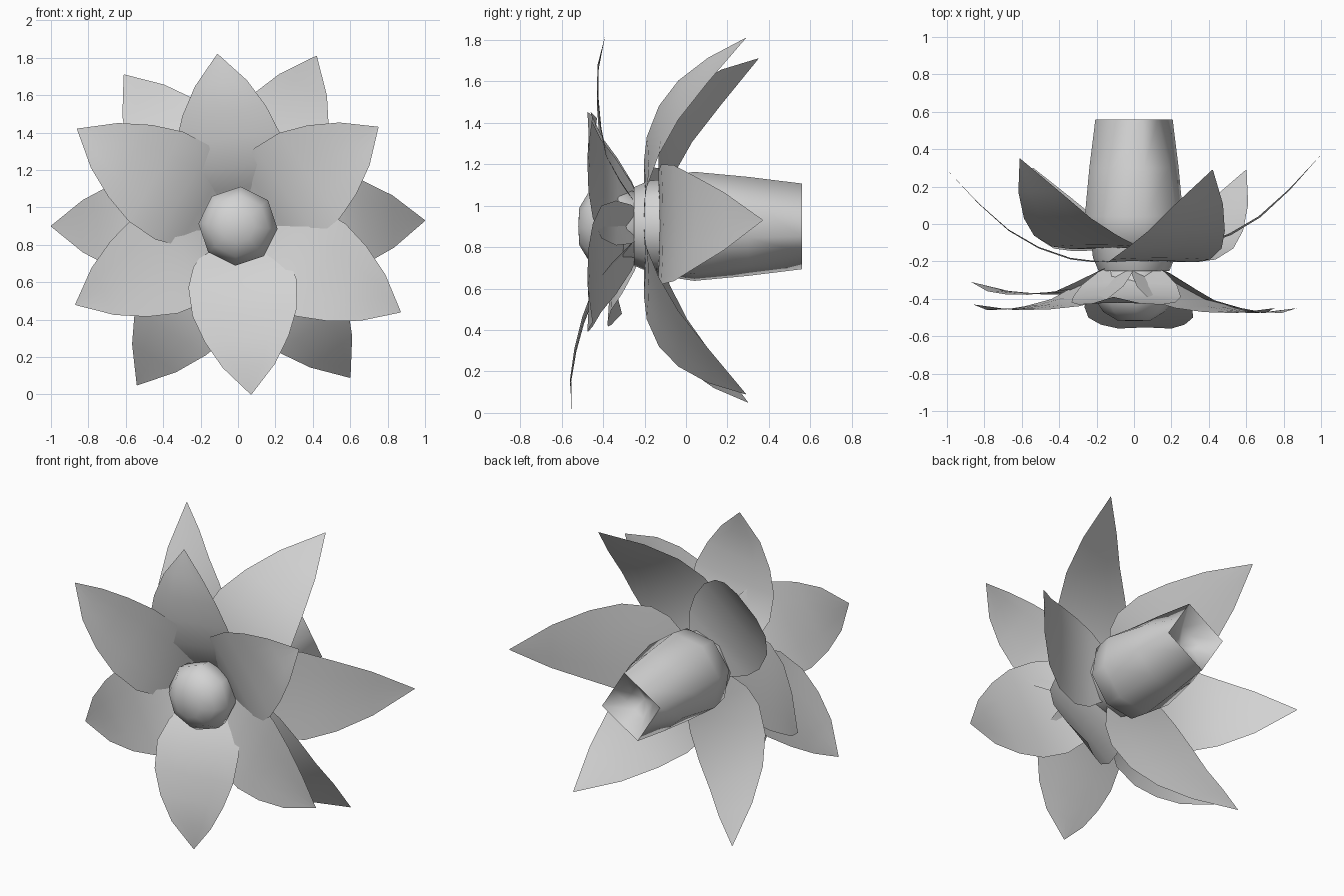
import bpy, bmesh, math
from math import sin, cos, radians, pi

if "Cube" in bpy.data.objects:
    bpy.data.objects.remove(bpy.data.objects["Cube"])

CZ = 0.9  # height of the flower axis
grey = bpy.data.materials.new("light_grey")
grey.diffuse_color = (0.65, 0.65, 0.65, 1)
grey.use_nodes = True
grey.node_tree.nodes["Principled BSDF"].inputs["Base Color"].default_value = grey.diffuse_color


def finish(name, bm, angle):
    me = bpy.data.meshes.new(name)
    bmesh.ops.remove_doubles(bm, verts=bm.verts, dist=0.0005)
    bmesh.ops.recalc_face_normals(bm, faces=bm.faces)
    bm.to_mesh(me)
    bm.free()
    me.materials.append(grey)
    ob = bpy.data.objects.new(name, me)
    bpy.context.collection.objects.link(ob)
    bpy.ops.object.select_all(action='DESELECT')
    ob.select_set(True)
    bpy.context.view_layer.objects.active = ob
    bpy.ops.object.shade_smooth_by_angle(angle=radians(angle))


def grid(bm, rows):
    vs = [[bm.verts.new(p) for p in row] for row in rows]
    for a, b in zip(vs, vs[1:]):
        for i in range(len(a) - 1):
            bm.faces.new((a[i], a[i + 1], b[i + 1], b[i]))


# Petal stations: distance along, half width
STATIONS = [(.05, .10), (.12, .18), (.22, .255), (.34, .29), (.51, .28),
            (.67, .225), (.83, .14), (1, .002)]
FRONT = [.31, .26, .18, .10, .045, .01, -.01, 0]       # depth relative to the tip
BACK = [0, 0, 0, .03, .15, .34, .63, 1]                # fraction from base to tip


def petal(name, tip, depth, cup):
    tx, ty, tz = tip
    dx, dz = tx, tz - CZ
    length = math.hypot(dx, dz)
    ux, uz = dx / length, dz / length
    rows = []
    for (t, w), y in zip(STATIONS, depth):
        row = []
        for s in (-1, -.5, 0, .5, 1):
            a, b = t * length, s * w
            row.append((ux * a - uz * b, y + cup * (s * s - .5) * w, CZ + uz * a + ux * b))
        rows.append(row)
    bm = bmesh.new()
    grid(bm, rows)
    finish(name, bm, 60)


# Front whorl, opening toward the viewer; each petal tilts about a shared base
for i, tip in enumerate([(-.11, -.39, 1.82), (.75, -.45, 1.43), (.87, -.45, .44),
                         (.07, -.55, 0), (-.87, -.31, .48), (-.86, -.43, 1.42)]):
    tilt = tip[1] + .31 + .22
    petal(f"front_petal_{i + 1}", tip,
          [tip[1] + g - tilt * (1 - t) for g, (t, w) in zip(FRONT, STATIONS)], -.04)

# Back whorl, curling backward in two alternating layers
for i, (tip, y0) in enumerate([((.42, .29, 1.81), -.2), ((1, .37, .93), -.13),
                               ((.60, .29, .09), -.2), ((-.54, .30, .05), -.14),
                               ((-1, .29, .9), -.2), ((-.61, .35, 1.71), -.13)]):
    petal(f"back_petal_{i + 1}", tip, [y0 + f * (tip[1] - y0) for f in BACK], -.03)


def lathe(name, profile, n, turn, angle):
    """Rings (y, radius, squareness) around the flower axis."""
    rows = []
    for y, r, sq in profile:
        row = []
        for k in range(n + 1):
            a = 2 * pi * k / n
            m = (a + pi / 4) % (pi / 2) - pi / 4
            square = cos(pi / 4) / cos(abs(m) - pi / 4)
            q = r * (1 - sq + sq * square)
            row.append((q * sin(a + turn), y, CZ + q * cos(a + turn)))
        rows.append(row)
    bm = bmesh.new()
    grid(bm, rows)
    finish(name, bm, angle)


# Centre bud
lathe("centre_bud", [(-.52, 0, 0), (-.515, .09, 0), (-.47, .165, 0), (-.40, .212, 0),
                     (-.32, .205, 0), (-.22, .15, 0)], 8, radians(4), 50)

# Neck joining bud, petals and tube
lathe("neck", [(-.25, .19, 0), (-.18, .22, 0), (-.09, .23, 0)], 8, radians(4), 50)

# Rear tube, round at the base and square at its hollow end
lathe("rear_tube", [(-.13, .2, 0), (-.09, .25, 0), (.04, .27, 0), (.30, .245, .3),
                    (.56, .212, 1)], 8, radians(13), 100)
lathe("tube_recess", [(.56, .212, 1), (.47, .1, 1), (.42, 0, 1)], 8, radians(13), 100)
